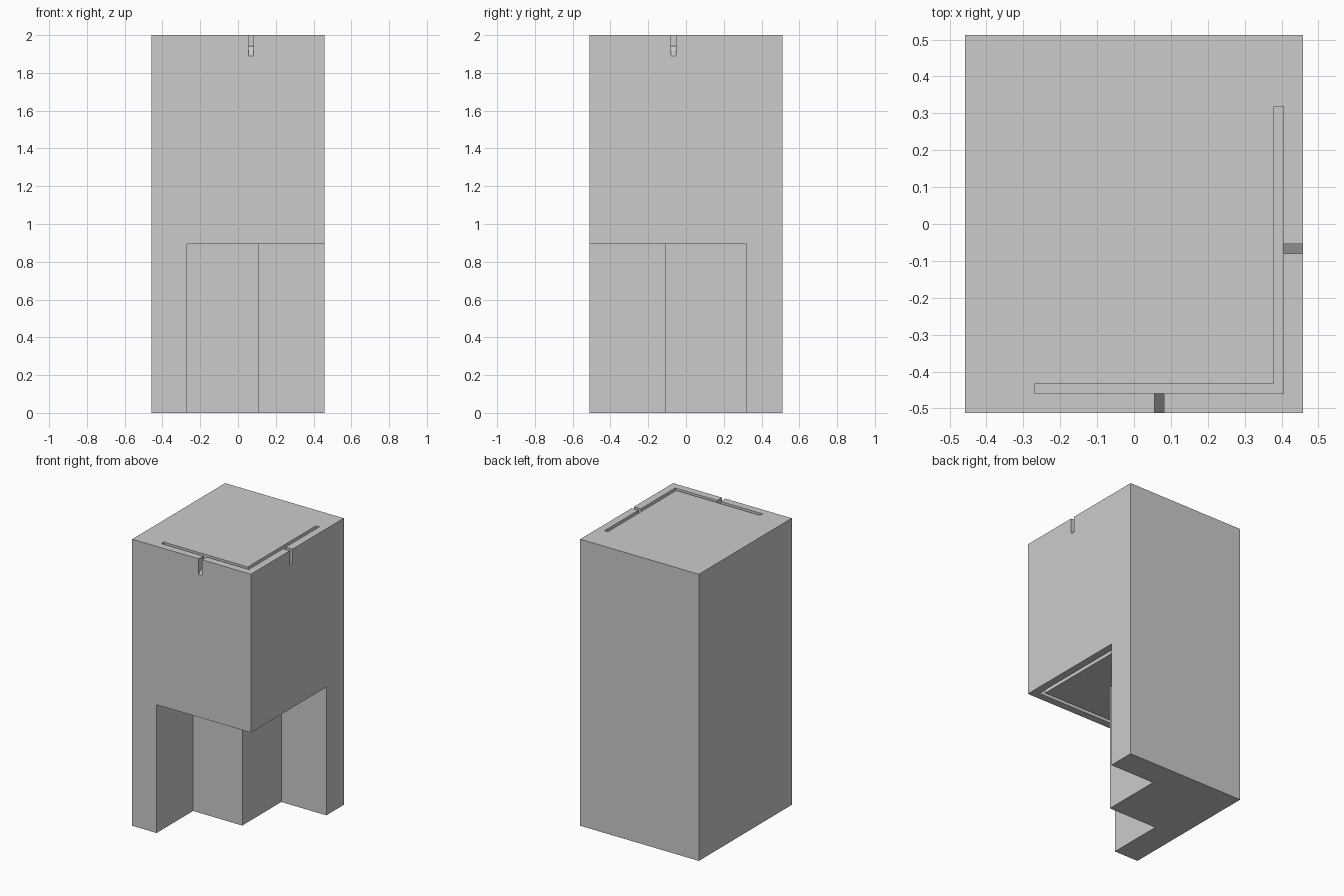
import bpy
from mathutils import Matrix

cube = bpy.data.objects.get("Cube")
if cube:
    bpy.data.objects.remove(cube)

grey = bpy.data.materials.new("plain grey")
grey.use_nodes = True
colour = (0.6, 0.6, 0.6, 1)
grey.diffuse_color = colour
grey.node_tree.nodes["Principled BSDF"].inputs["Base Color"].default_value = colour

HX, HY, TOP, STEP = 0.458, 0.512, 2.0, 0.895
SLOT_DEPTH = 0.06


def prism(name, outline, low, high, turn=None):
    """Extrude a counter-clockwise outline from low to high, then turn it."""
    n = len(outline)
    verts = [(x, y, z) for z in (low, high) for x, y in outline]
    faces = [tuple(reversed(range(n))), tuple(range(n, n + n))]
    faces += [(i, (i + 1) % n, n + (i + 1) % n, n + i) for i in range(n)]
    mesh = bpy.data.meshes.new(name)
    mesh.from_pydata(verts, [], faces)
    if turn:
        mesh.transform(turn)
    mesh.materials.append(grey)
    obj = bpy.data.objects.new(name, mesh)
    bpy.context.collection.objects.link(obj)
    return obj


# Main block
body = prism("body", [(-HX, -HY), (HX, -HY), (HX, HY), (-HX, HY)], 0, TOP)


def cut(cutter):
    mod = body.modifiers.new(cutter.name, "BOOLEAN")
    mod.operation = "DIFFERENCE"
    mod.solver = "EXACT"
    mod.object = cutter
    cutter.hide_render = True
    cutter.hide_set(True)


# Stepped opening under the front right corner
cut(prism("stepped_opening_cutter",
          [(-0.27, -0.7), (0.7, -0.7), (0.7, 0.32),
           (0.11, 0.32), (0.11, -0.11), (-0.27, -0.11)], -0.1, STEP))

# L-shaped slots in the top and in the overhang's underside
slot = [(-0.269, -0.46), (0.405, -0.46), (0.405, 0.319),
        (0.379, 0.319), (0.379, -0.433), (-0.269, -0.433)]
cut(prism("top_slot_cutter", slot, TOP - SLOT_DEPTH, TOP + 0.1))
cut(prism("underside_slot_cutter", slot, STEP - 0.05, STEP + SLOT_DEPTH))

# Notches with a sloping floor, from the outer face up to the slot
# (each profile lies in an upright plane: across, then height)
front_turn = Matrix(((0, 0, 1, 0), (1, 0, 0, 0), (0, 1, 0, 0), (0, 0, 0, 1)))
right_turn = Matrix(((1, 0, 0, 0), (0, 0, -1, 0), (0, 1, 0, 0), (0, 0, 0, 1)))
cut(prism("front_notch_cutter",
          [(-0.612, 1.79), (-0.445, 1.957), (-0.445, 2.1), (-0.612, 2.1)],
          0.055, 0.081, front_turn))
cut(prism("right_notch_cutter",
          [(0.39, 1.957), (0.558, 1.79), (0.558, 2.1), (0.39, 2.1)],
          0.054, 0.08, right_turn))

# Apply the cuts, then drop the cutters
bpy.context.view_layer.objects.active = body
body.select_set(True)
for mod in list(body.modifiers):
    cutter = mod.object
    bpy.ops.object.modifier_apply(modifier=mod.name)
    bpy.data.objects.remove(cutter)
